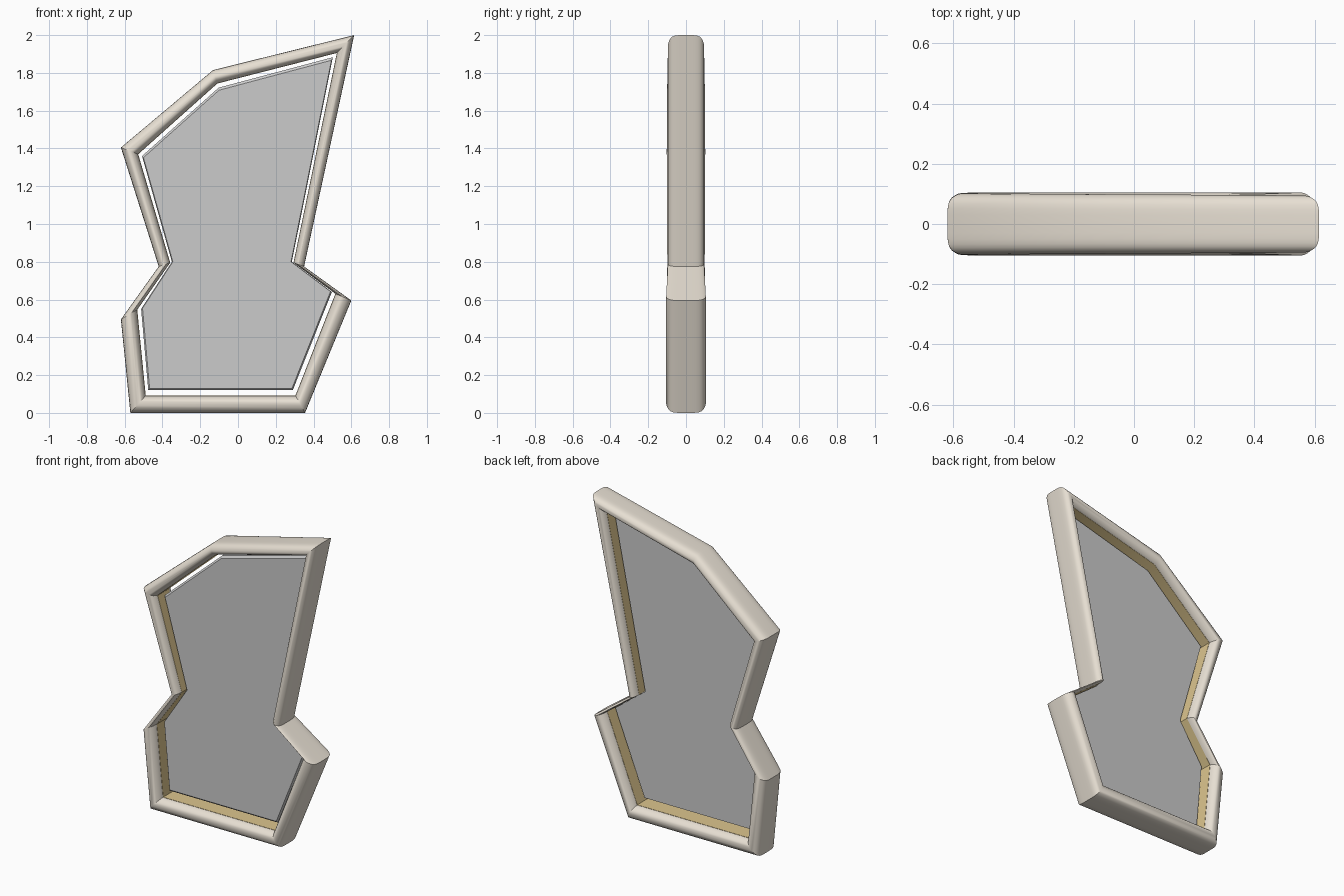
import bpy, bmesh

if "Cube" in bpy.data.objects:
    bpy.data.objects.remove(bpy.data.objects["Cube"])

# Corner data: outer (x, z), inner frame edge (x, z), glass edge (x, z), half depth
CORNERS = [
    ((-0.57, 0.00), (-0.49, 0.09), (-0.475, 0.12), 0.105),
    ((0.355, 0.00), (0.305, 0.09), (0.29, 0.12), 0.105),
    ((0.60, 0.595), (0.517, 0.63), (0.497, 0.64), 0.105),
    ((0.35, 0.775), (0.295, 0.795), (0.285, 0.80), 0.096),
    ((0.615, 2.00), (0.525, 1.907), (0.502, 1.883), 0.095),
    ((-0.132, 1.815), (-0.11, 1.745), (-0.102, 1.722), 0.099),
    ((-0.62, 1.405), (-0.53, 1.37), (-0.508, 1.36), 0.102),
    ((-0.42, 0.775), (-0.36, 0.795), (-0.35, 0.80), 0.099),
    ((-0.62, 0.495), (-0.535, 0.545), (-0.513, 0.55), 0.103),
]


def material(name, color):
    mat = bpy.data.materials.new(name)
    mat.diffuse_color = color
    mat.use_nodes = True
    mat.node_tree.nodes["Principled BSDF"].inputs["Base Color"].default_value = mat.diffuse_color
    return mat


def finish(bm, name, mat=None, angle=0.5):
    bmesh.ops.recalc_face_normals(bm, faces=bm.faces)
    mesh = bpy.data.meshes.new(name)
    bm.to_mesh(mesh)
    bm.free()
    obj = bpy.data.objects.new(name, mesh)
    bpy.context.collection.objects.link(obj)
    if mat:
        mesh.materials.append(mat)
    bpy.ops.object.select_all(action='DESELECT')
    obj.select_set(True)
    bpy.context.view_layer.objects.active = obj
    bpy.ops.object.shade_smooth_by_angle(angle=angle)
    return obj


def lerp(a, b, t):
    return a[0] + (b[0] - a[0]) * t, a[1] + (b[1] - a[1]) * t


def sweep(name, profile, mat):
    """Closed section (t from outer to inner edge, y share of depth) around the outline."""
    bm = bmesh.new()
    rings = []
    for outer, inner, _, depth in CORNERS:
        ring = []
        for t, y in profile:
            x, z = lerp(outer, inner, t)
            ring.append(bm.verts.new((x, y * depth, z)))
        rings.append(ring)
    n, m = len(rings), len(profile)
    for i in range(n):
        a, b = rings[i], rings[(i + 1) % n]
        for j in range(m):
            k = (j + 1) % m
            bm.faces.new((a[j], a[k], b[k], b[j]))
    return finish(bm, name, mat)


# Rounded frame
half = [(0, 0.3), (0.01, 0.5), (0.04, 0.66), (0.1, 0.78), (0.18, 0.86), (0.3, 0.93),
        (0.43, 0.98), (0.55, 1.0), (0.66, 0.98), (0.77, 0.92), (0.87, 0.83),
        (0.95, 0.7), (1.0, 0.56)]
section = half + [(t, -y) for t, y in reversed(half)]
sweep("mirror_frame", section, material("beige", (0.80, 0.74, 0.65, 1)))

# Golden lining on the inside of the frame
sweep("inner_lining", [(0.97, -0.55), (1.02, -0.55), (1.02, 0.55), (0.97, 0.55)],
      material("gold", (0.72, 0.56, 0.27, 1)))

# Floating mirror panel with a bevelled front edge
bm = bmesh.new()
cx, cz = 0.0, 0.8
loops = []
for s, y in ((0.985, -0.022), (1.0, -0.012), (1.0, 0.004)):
    loops.append([bm.verts.new((cx + (g[0] - cx) * s, y, cz + (g[1] - cz) * s))
                  for _, _, g, _ in CORNERS])
count = len(CORNERS)
for a, b in zip(loops, loops[1:]):
    for i in range(count):
        k = (i + 1) % count
        bm.faces.new((a[i], a[k], b[k], b[i]))
bm.faces.new(loops[0])
bm.faces.new(loops[-1])
finish(bm, "mirror_panel", material("mirror_grey", (0.6, 0.6, 0.6, 1)), 0.2)
